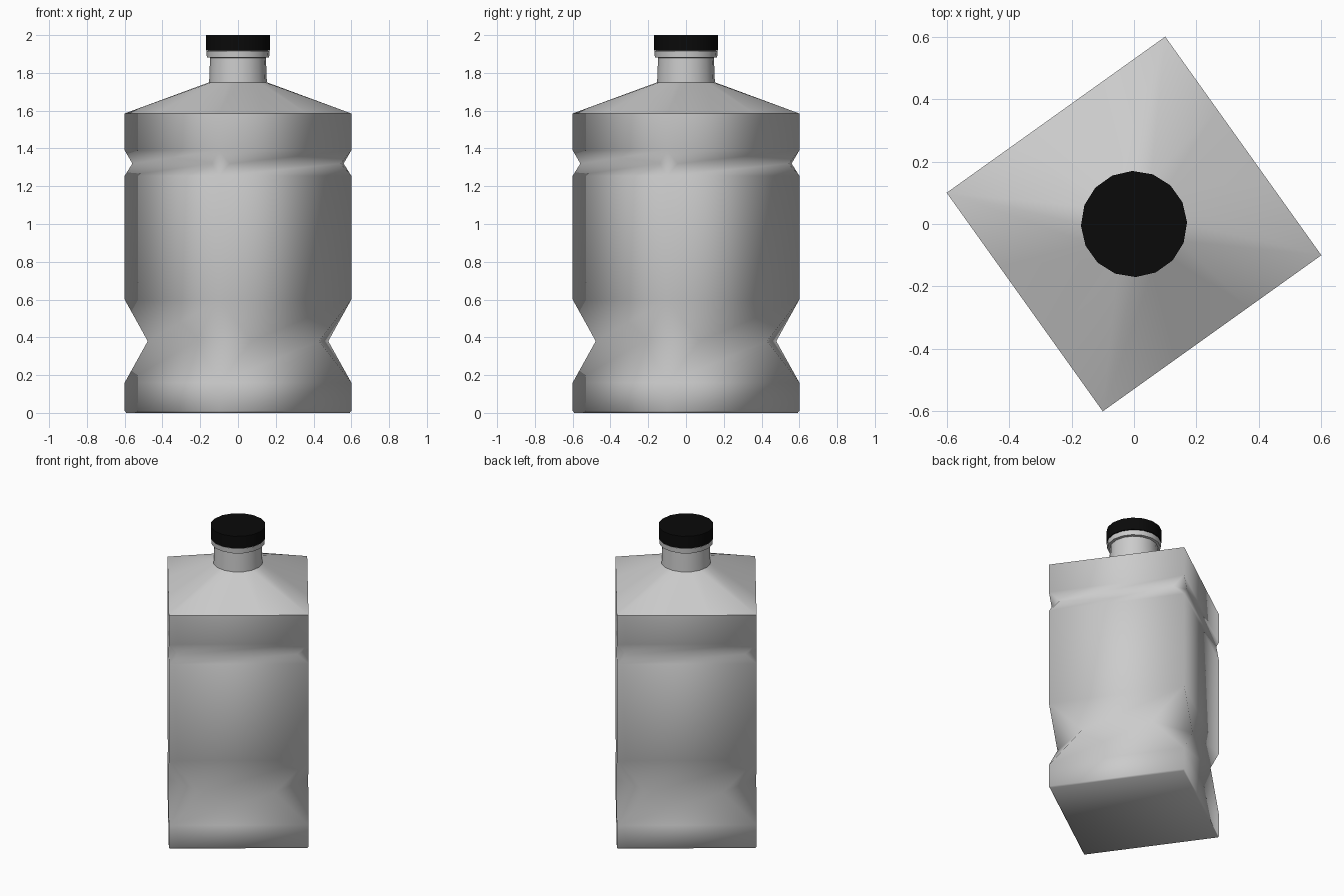
import bpy, bmesh, math
from mathutils import Vector

if "Cube" in bpy.data.objects:
    bpy.data.objects.remove(bpy.data.objects["Cube"])

TURN = math.atan2(0.6, 0.1)      # direction of the first corner
RADIUS = math.hypot(0.6, 0.1)    # centre to corner
SIDE = RADIUS * math.sqrt(2)


def square_ring(z, cut=0.0, inner=(), scale=1.0):
    """Turned square with its corners cut back by `cut`."""
    pts = []
    for k in range(4):
        a, b = (Vector((math.cos(TURN + i * math.pi / 2), math.sin(TURN + i * math.pi / 2), 0))
                * RADIUS * scale for i in (k, k + 1))
        f = cut / SIDE
        pts += [a.lerp(b, t) + Vector((0, 0, z)) for t in (f, *inner, 1 - f)]
    return pts


def round_ring(z, r, n=16):
    return [Vector((r * math.cos(TURN + (i + 0.5) * math.tau / n),
                    r * math.sin(TURN + (i + 0.5) * math.tau / n), z)) for i in range(n)]


def loft(name, rings, bottom=False, top=False, angle=40):
    bm = bmesh.new()
    loops = [[bm.verts.new(p) for p in ring] for ring in rings]
    for lo, hi in zip(loops, loops[1:]):
        for i in range(len(lo)):
            j = (i + 1) % len(lo)
            bm.faces.new((lo[i], lo[j], hi[j], hi[i]))
    if bottom:
        bm.faces.new(loops[0][::-1])
    if top:
        bm.faces.new(loops[-1])
    bmesh.ops.remove_doubles(bm, verts=bm.verts, dist=0.0005)
    bmesh.ops.recalc_face_normals(bm, faces=bm.faces)
    mesh = bpy.data.meshes.new(name)
    bm.to_mesh(mesh)
    bm.free()
    ob = bpy.data.objects.new(name, mesh)
    bpy.context.collection.objects.link(ob)
    bpy.ops.object.select_all(action='DESELECT')
    ob.select_set(True)
    bpy.context.view_layer.objects.active = ob
    bpy.ops.object.shade_smooth_by_angle(angle=math.radians(angle))
    return ob


# Square body with pinched corners low down and near the shoulder
body_levels = [(0.01, 0), (0.16, 0), (0.38, 0.21), (0.60, 0),
               (1.255, 0), (1.32, 0.07), (1.39, 0), (1.585, 0)]
loft("body", [square_ring(0, scale=0.985)] + [square_ring(z, c) for z, c in body_levels],
     bottom=True, angle=100)

# Shoulder blending the square into the round neck
loft("shoulder", [square_ring(1.585, inner=(1 / 3, 2 / 3)), round_ring(1.75, 0.153)], angle=80)

# Neck and its collar
loft("neck", [round_ring(z, r) for z, r in
              ((1.75, 0.153), (1.88, 0.148), (1.882, 0.165), (1.915, 0.167), (1.92, 0.15))],
     top=True)

# Black screw cap
cap = loft("cap", [round_ring(1.918, 0.17), round_ring(2.0, 0.17)], bottom=True, top=True)
black = bpy.data.materials.new("black_plastic")
black.diffuse_color = (0.003, 0.003, 0.003, 1)
black.use_nodes = True
black.node_tree.nodes["Principled BSDF"].inputs["Base Color"].default_value = black.diffuse_color
cap.data.materials.append(black)
